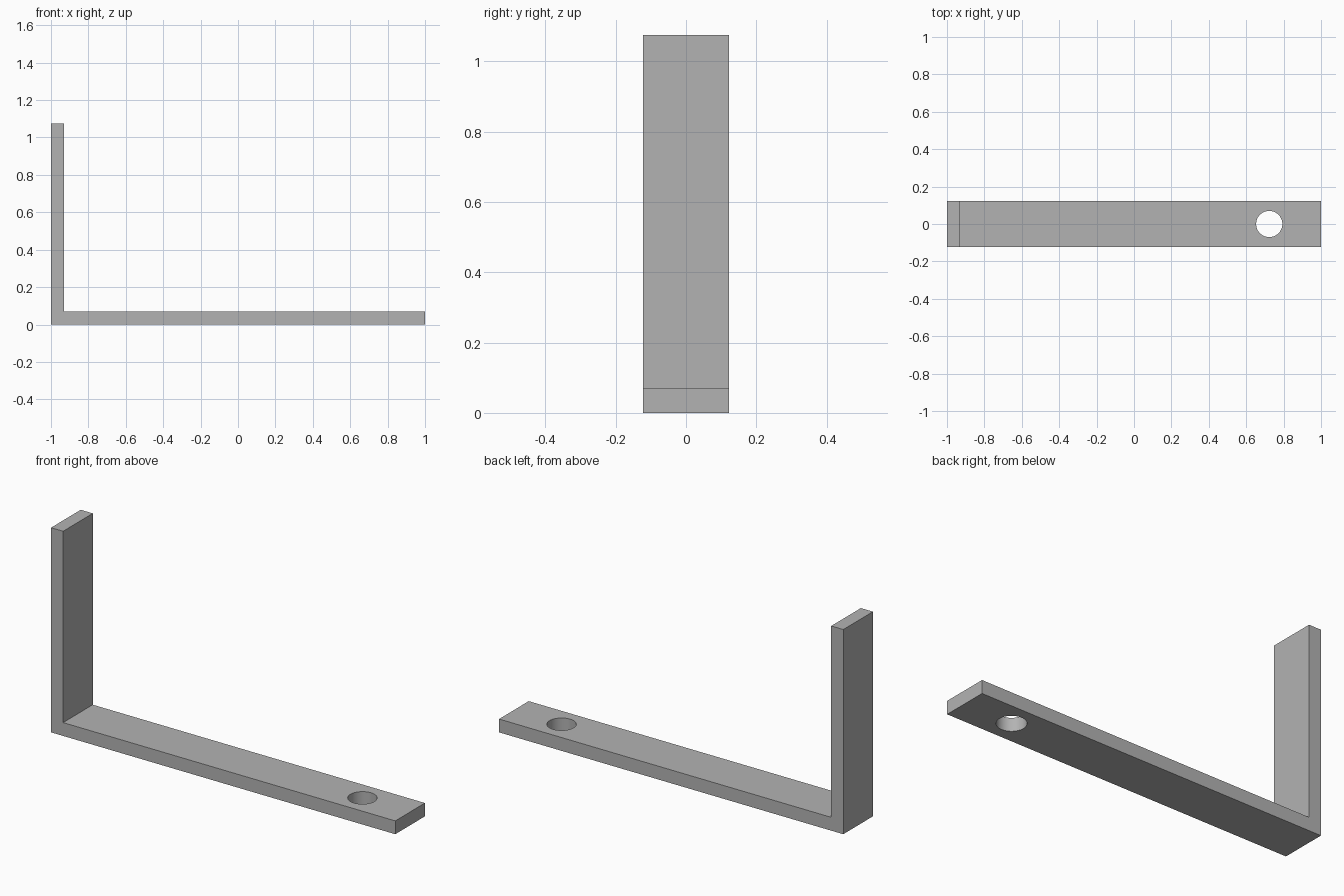
import bpy
import bmesh

cube = bpy.data.objects.get("Cube")
if cube:
    bpy.data.objects.remove(cube, do_unlink=True)

HALF_WIDTH = 0.123
HEIGHT = 1.075
THICK = 0.07
HOLE_X, HOLE_RADIUS = 0.723, 0.07

# Plain grey metal
grey = bpy.data.materials.new("grey metal")
grey.use_nodes = True
colour = (0.45, 0.45, 0.45, 1)
grey.diffuse_color = colour
grey.node_tree.nodes["Principled BSDF"].inputs["Base Color"].default_value = colour


def add_object(name, bm):
    bmesh.ops.recalc_face_normals(bm, faces=bm.faces)
    mesh = bpy.data.meshes.new(name)
    bm.to_mesh(mesh)
    bm.free()
    mesh.materials.append(grey)
    obj = bpy.data.objects.new(name, mesh)
    bpy.context.collection.objects.link(obj)
    return obj


# L-shaped side profile, extruded across the width
inner = -1 + THICK
profile = [(-1, 0), (1, 0), (1, THICK), (inner, THICK), (inner, HEIGHT), (-1, HEIGHT)]
bm = bmesh.new()
face = bm.faces.new([bm.verts.new((x, -HALF_WIDTH, z)) for x, z in profile])
side = bmesh.ops.extrude_face_region(bm, geom=[face])["geom"]
bmesh.ops.translate(bm, vec=(0, 2 * HALF_WIDTH, 0),
                    verts=[v for v in side if isinstance(v, bmesh.types.BMVert)])
bracket = add_object("angle_bracket", bm)

# Round cutter for the screw hole
bm = bmesh.new()
bmesh.ops.create_cone(bm, cap_ends=True, segments=64, radius1=HOLE_RADIUS,
                      radius2=HOLE_RADIUS, depth=4 * THICK)
cutter = add_object("screw_hole_cutter", bm)
cutter.location = (HOLE_X, 0, THICK / 2)
cutter.hide_render = True
cutter.hide_viewport = True
cutter.display_type = 'WIRE'

# Drill the hole and keep its wall smooth
bpy.context.view_layer.objects.active = bracket
bracket.select_set(True)
drill = bracket.modifiers.new("screw hole", 'BOOLEAN')
drill.operation = 'DIFFERENCE'
drill.solver = 'EXACT'
drill.object = cutter
bpy.context.view_layer.update()
bpy.ops.object.modifier_apply(modifier=drill.name)
bpy.data.objects.remove(cutter, do_unlink=True)
bpy.ops.object.shade_smooth_by_angle()
